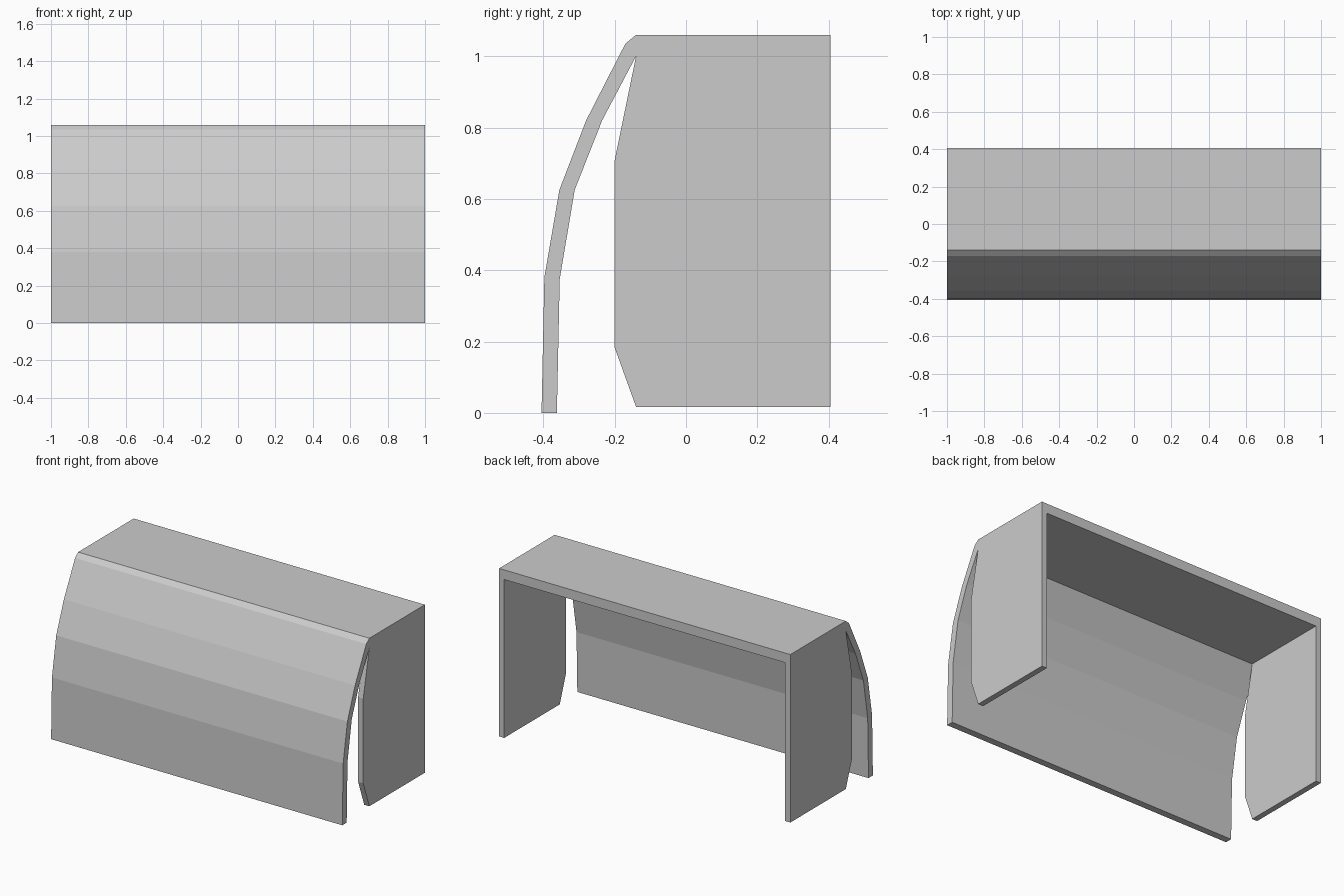
import bpy
import bmesh

if "Cube" in bpy.data.objects:
    bpy.data.objects.remove(bpy.data.objects["Cube"])


def extrude_profile(name, profile, x0, x1):
    """Solid made by sweeping a closed (y, z) profile from x0 to x1."""
    bm = bmesh.new()
    face = bm.faces.new([bm.verts.new((x0, y, z)) for y, z in profile])
    result = bmesh.ops.extrude_face_region(bm, geom=[face])
    moved = [v for v in result["geom"] if isinstance(v, bmesh.types.BMVert)]
    bmesh.ops.translate(bm, verts=moved, vec=(x1 - x0, 0, 0))
    bmesh.ops.recalc_face_normals(bm, faces=bm.faces)
    mesh = bpy.data.meshes.new(name)
    bm.to_mesh(mesh)
    bm.free()
    obj = bpy.data.objects.new(name, mesh)
    bpy.context.collection.objects.link(obj)
    return obj


# Curved front shield running into the flat top
BACK = 0.405
outer = [(-0.405, 0), (-0.397, 0.38), (-0.355, 0.625), (-0.28, 0.82),
         (-0.17, 1.035), (-0.14, 1.06), (BACK, 1.06)]
inner = [(BACK, 1.0), (-0.14, 1.0), (-0.235, 0.82), (-0.312, 0.625),
         (-0.354, 0.375), (-0.362, 0)]
extrude_profile("front_and_top_cover", outer + inner, -1, 1)

# Side panels hanging below the top, flush with its ends
PANEL = 0.035
side = [(BACK, 0.017), (-0.14, 0.017), (-0.2, 0.183), (-0.2, 0.708),
        (-0.14, 1.0), (BACK, 1.0)]
for label, s in (("left", -1), ("right", 1)):
    extrude_profile(label + "_side_panel", side, s, s * (1 - PANEL))
